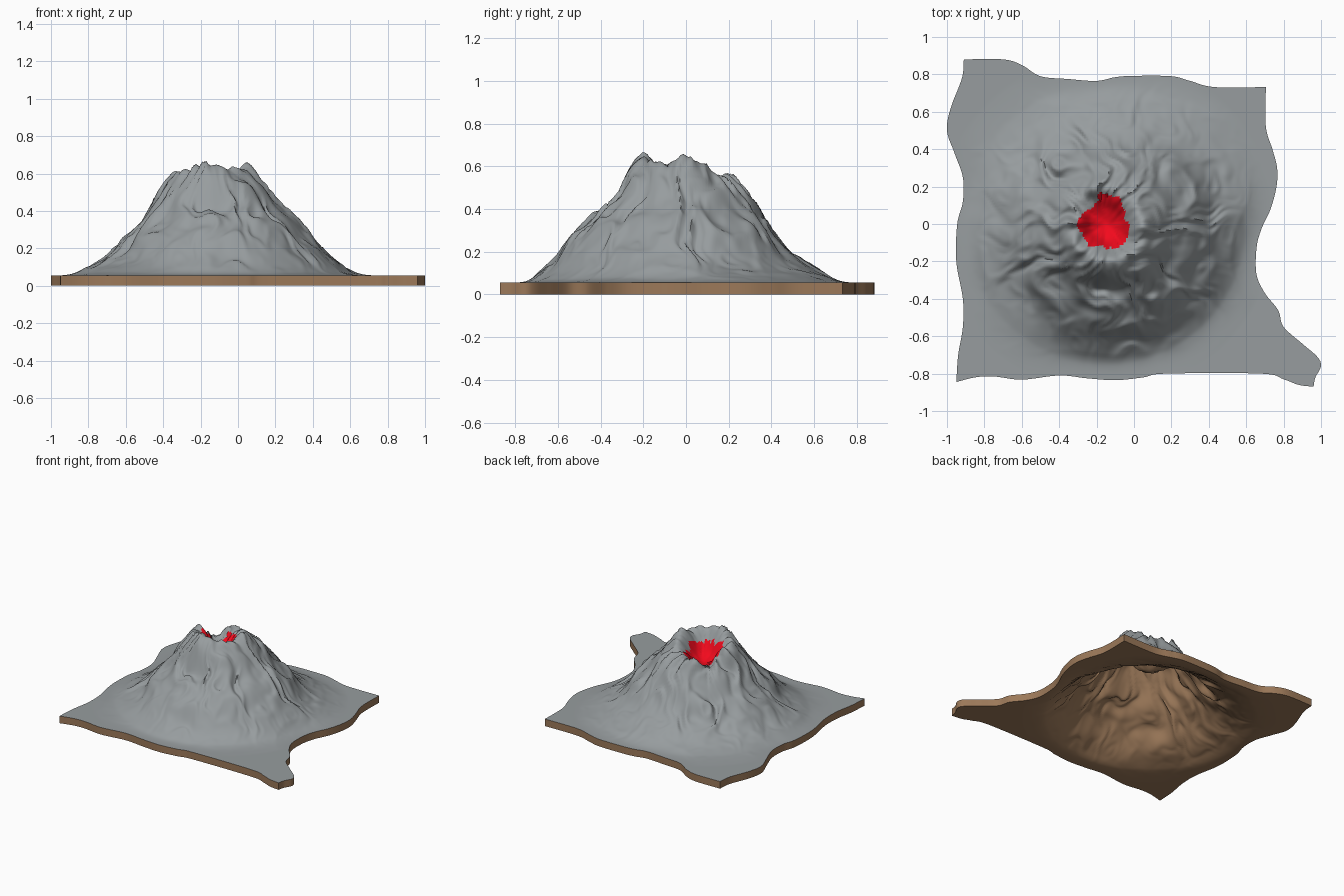
import bpy, bmesh, math
from mathutils import Vector, noise

if "Cube" in bpy.data.objects:
    bpy.data.objects.remove(bpy.data.objects["Cube"])

NX, NY, T = 150, 135, 0.055
CX, CY = -0.15, 0.0

# wavy outline of the slab, one polyline per side
SOUTH = [(-.95, -.845), (-.85, -.82), (-.75, -.815), (-.6, -.832), (-.4, -.81), (-.25, -.825), (-.1, -.835),
         (.05, -.82), (.17, -.8), (.68, -.8), (.8, -.83), (.88, -.86), (.96, -.87)]
NORTH = [(-.91, .88), (-.7, .88), (-.6, .85), (-.5, .79), (-.35, .775), (-.2, .765), (-.1, .785), (0, .792),
         (.2, .79), (.3, .765), (.43, .732), (.705, .732)]
WEST = [(-.95, -.845), (-.94, -.7), (-.915, -.55), (-.915, -.4), (-.95, -.2), (-.945, 0), (-.915, .12),
        (-.915, .25), (-.96, .38), (-1, .5), (-.98, .62), (-.92, .78), (-.91, .88)]
EAST = [(.96, -.87), (.97, -.82), (1, -.76), (.98, -.71), (.9, -.64), (.8, -.55), (.77, -.46), (.7, -.37),
        (.655, -.27), (.655, -.13), (.68, -.03), (.73, .08), (.762, .2), (.765, .3), (.74, .4),
        (.705, .52), (.705, .732)]

# mountain height by distance from the crater, for eight compass directions (E, NE, N ...)
RADII = [0, .08, .14, .2, .27, .35, .45, .55, .65, .75, .9]
HEIGHTS = [
    [.44, .48, .58, .64, .56, .45, .35, .24, .15, .085, T],
    [.44, .48, .54, .57, .52, .41, .29, .19, .125, .08, T],
    [.44, .46, .51, .55, .47, .36, .23, .155, .10, .065, T],
    [.44, .45, .47, .48, .41, .31, .21, .14, .09, .065, T],
    [.44, .48, .56, .58, .48, .35, .24, .155, .10, .07, T],
    [.44, .48, .56, .60, .51, .40, .29, .19, .115, .07, T],
    [.44, .48, .57, .64, .57, .42, .34, .235, .13, .065, T],
    [.44, .47, .54, .60, .55, .45, .36, .26, .145, .07, T]]
MOUTH = [.12, .12, .165, .11, .155, .14, .13, .14]


def smooth4(p0, p1, p2, p3, t):
    return 0.5 * (2*p1 + (p2-p0)*t + (2*p0-5*p1+4*p2-p3)*t*t + (3*p1-p0-3*p2+p3)*t**3)


def around(values, ang):
    a = (ang / (math.pi / 4)) % 8
    i = int(a) % 8
    return smooth4(*[values[(i + k) % 8] for k in (-1, 0, 1, 2)], a - int(a))


def edge_samples(pts, n):
    # smooth curve through the points, resampled to even spacing
    p = [Vector(q) for q in pts]
    p = [p[0]] + p + [p[-1]]
    dense = [smooth4(p[i-1], p[i], p[i+1], p[i+2], k / 12)
             for i in range(1, len(p) - 2) for k in range(12)] + [p[-1]]
    d = [0]
    for a, b in zip(dense, dense[1:]):
        d.append(d[-1] + (b - a).length)
    out, j = [], 0
    for i in range(n + 1):
        s = d[-1] * i / n
        while j < len(d) - 2 and d[j+1] < s:
            j += 1
        out.append(dense[j].lerp(dense[j+1], min(1, (s - d[j]) / (d[j+1] - d[j]))))
    return out


def ridge(p):
    v = noise.noise(p)
    return math.sqrt(v * v + 0.003)


def height(x, y, border):
    # radial profile plus winding gullies and crags
    dx, dy = x - CX, y - CY
    r, ang = math.hypot(dx, dy), math.atan2(dy, dx)
    if r >= RADII[-1]:
        return T
    i = min(max(k for k in range(len(RADII)) if RADII[k] <= r), len(RADII) - 2)
    f = (r - RADII[i]) / (RADII[i+1] - RADII[i])
    ks = [max(0, i-1), i, i+1, min(len(RADII)-1, i+2)]
    h = smooth4(*[around([row[k] for row in HEIGHTS], ang) for k in ks], f)
    mask = min(1, max(0, (h - T) / 0.2)) * min(1, (r / 0.2) ** 1.5)
    # wobble the direction so gullies wander and branch
    wob = noise.noise((x * 5, y * 5, 2.0)) * 0.45 + noise.noise((x * 11, y * 11, 4.0)) * 0.15
    ca, sa = math.cos(ang + wob), math.sin(ang + wob)
    gully = ridge((ca * 2.6, sa * 2.6, r * 4))
    fine = ridge((ca * 5 + 5, sa * 5, r * 7))
    crag = noise.noise((x * 8, y * 8, 7.0))
    h += mask * (0.04 - 0.085 * gully - 0.05 * fine + 0.025 * crag)
    return max(T, T + (h - T) * min(1, border * 12))


def in_mouth(x, y):
    dx, dy = x - CX, y - CY
    ang = math.atan2(dy, dx)
    return math.hypot(dx, dy) < around(MOUTH, ang) + 0.03 * noise.noise((x * 20, y * 20, 1))


# grid blended between the four outline sides
s, n = edge_samples(SOUTH, NX), edge_samples(NORTH, NX)
w, e = edge_samples(WEST, NY), edge_samples(EAST, NY)
grid = []
for j in range(NY + 1):
    v = j / NY
    row = []
    for i in range(NX + 1):
        u = i / NX
        p = s[i].lerp(n[i], v) + w[j].lerp(e[j], u) - s[0].lerp(s[-1], u).lerp(n[0].lerp(n[-1], u), v)
        row.append(Vector((p.x, p.y, height(p.x, p.y, min(u, 1 - u, v, 1 - v)))))
    grid.append(row)
DROP = Vector((0, 0, T))


def make(name, quads, color):
    bm = bmesh.new()
    cache = {}

    def vert(key):
        if key not in cache:
            j, i, low = key
            cache[key] = bm.verts.new(grid[j][i] - DROP * low)
        return cache[key]
    for q in quads:
        bm.faces.new([vert(k) for k in q])
    me = bpy.data.meshes.new(name)
    bm.to_mesh(me)
    bm.free()
    ob = bpy.data.objects.new(name, me)
    bpy.context.collection.objects.link(ob)
    mat = bpy.data.materials.new(name + "_color")
    mat.diffuse_color = color
    mat.use_nodes = True
    mat.node_tree.nodes["Principled BSDF"].inputs["Base Color"].default_value = mat.diffuse_color
    me.materials.append(mat)
    bpy.ops.object.select_all(action='DESELECT')
    ob.select_set(True)
    bpy.context.view_layer.objects.active = ob
    bpy.ops.object.shade_smooth_by_angle(angle=math.radians(75))


rock, lava, under = [], [], []
for j in range(NY):
    for i in range(NX):
        c = (grid[j][i] + grid[j+1][i+1]) / 2
        ring = [(j, i), (j, i+1), (j+1, i+1), (j+1, i)]
        (lava if in_mouth(c.x, c.y) else rock).append([k + (0,) for k in ring])
        under.append([k + (1,) for k in reversed(ring)])

# side walls of the slab
rim = ([(0, i) for i in range(NX)] + [(j, NX) for j in range(NY)]
       + [(NY, i) for i in range(NX, 0, -1)] + [(j, 0) for j in range(NY, 0, -1)])
for a, b in zip(rim, rim[1:] + rim[:1]):
    under.append([a + (1,), b + (1,), b + (0,), a + (0,)])

make("mountain_surface", rock, (0.31, 0.335, 0.345, 1))
make("crater_lava", lava, (0.9, 0.003, 0.012, 1))
make("earth_underside", under, (0.33, 0.19, 0.1, 1))
